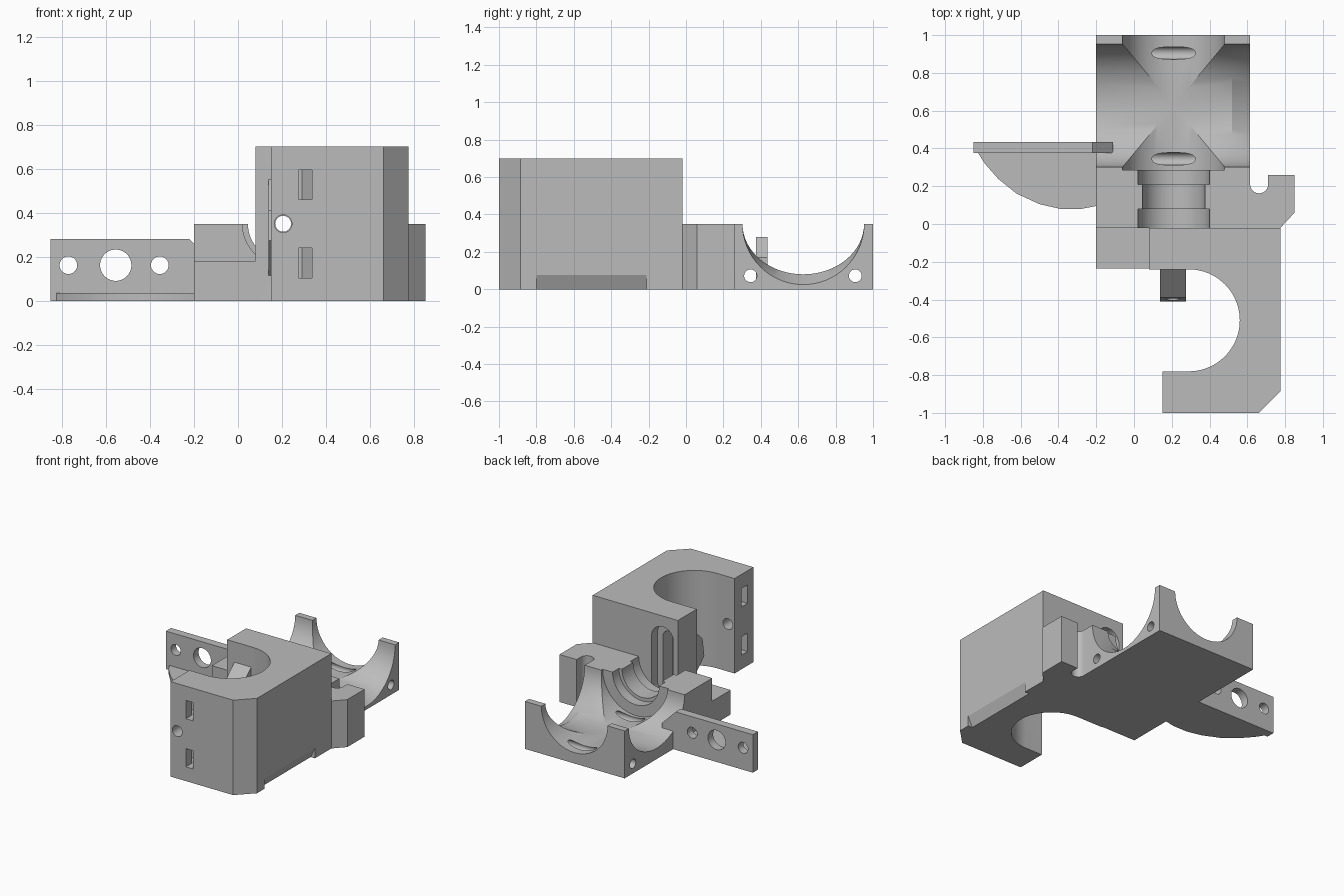
import bpy, bmesh
from math import sin, cos, pi, radians

if "Cube" in bpy.data.objects:
    bpy.data.objects.remove(bpy.data.objects["Cube"], do_unlink=True)

grey = bpy.data.materials.new("plain grey")
grey.use_nodes = True
grey.diffuse_color = (0.5, 0.5, 0.5, 1)
grey.node_tree.nodes["Principled BSDF"].inputs["Base Color"].default_value = (0.5, 0.5, 0.5, 1)


def loft(name, rings):
    """Closed solid through matching rings of 3D points."""
    bm = bmesh.new()
    loops = [[bm.verts.new(p) for p in ring] for ring in rings]
    n = len(loops[0])
    for a, b in zip(loops, loops[1:]):
        for i in range(n):
            j = (i + 1) % n
            bm.faces.new((a[i], a[j], b[j], b[i]))
    bm.faces.new(loops[0])
    bm.faces.new(loops[-1])
    bmesh.ops.recalc_face_normals(bm, faces=bm.faces)
    mesh = bpy.data.meshes.new(name)
    bm.to_mesh(mesh)
    bm.free()
    mesh.materials.append(grey)
    obj = bpy.data.objects.new(name, mesh)
    bpy.context.collection.objects.link(obj)
    return obj


def place(axis, p, t):
    """Put a 2D profile point at distance t along an axis."""
    a, b = p
    return {"x": (t, a, b), "y": (a, t, b), "z": (a, b, t)}[axis]


def prism(name, axis, profile, lo, hi):
    return loft(name, [[place(axis, p, t) for p in profile] for t in (lo, hi)])


def arc(cx, cy, rx, ry=None, start=0, end=360, n=48):
    ry = ry or rx
    return [(cx + rx * cos(radians(start + (end - start) * i / n)),
             cy + ry * sin(radians(start + (end - start) * i / n))) for i in range(n + 1)]


def circle(cx, cy, rx, ry=None):
    return arc(cx, cy, rx, ry, n=64)[:-1]


def rect(a0, a1, b0, b1):
    return [(a0, b0), (a1, b0), (a1, b1), (a0, b1)]


def slot(cx, half_width, z0, z1):
    return (arc(cx, z1 - half_width, half_width, start=0, end=180, n=20)
            + arc(cx, z0 + half_width, half_width, start=180, end=360, n=20))


def cut(obj, *cutters):
    for c in cutters:
        c.hide_render = True
        mod = obj.modifiers.new("cut", "BOOLEAN")
        mod.operation = "DIFFERENCE"
        mod.solver = "EXACT"
        mod.object = c
        bpy.context.view_layer.objects.active = obj
        bpy.ops.object.modifier_apply(modifier=mod.name)
        bpy.data.objects.remove(c, do_unlink=True)


def finish(obj):
    bpy.ops.object.select_all(action="DESELECT")
    obj.select_set(True)
    bpy.context.view_layer.objects.active = obj
    bpy.ops.object.shade_smooth_by_angle(angle=radians(25))


# Tall C-shaped clamp block
CX, CZ = 0.205, 0.35
outline = [(0.08, -0.02), (0.08, -0.24)]
outline += arc(0.29, -0.51, 0.27, start=90, end=-90, n=40)
outline += [(0.15, -0.78), (0.15, -1), (0.66, -1), (0.775, -0.885), (0.775, -0.02)]
clamp = prism("clamp_block", "z", outline, 0, 0.7)
# Strap channels running from the front to the arm end
for z0, z1 in ((0.105, 0.24), (0.46, 0.595)):
    channel = [(0.1, -0.93), (0.275, -0.93), (0.275, -1.1), (0.335, -1.1),
               (0.335, -0.93), (0.29, -0.86), (0.1, -0.86)]
    cut(clamp, prism("channel", "z", channel, z0, z1))
# Screw hole, rear oval recess and the lower side bevel
cut(clamp,
    prism("screw_hole", "y", circle(CX, CZ, 0.04), -1.1, -0.7),
    prism("oval_recess", "y", slot(CX, 0.09, 0.08, 0.62), -0.09, 0.1),
    prism("oval_slot", "y", slot(CX, 0.045, 0.14, 0.56), -0.2, 0.0),
    prism("side_bevel", "y", [(0.735, -0.01), (0.8, -0.01), (0.8, 0.075), (0.775, 0.075)],
          -0.8, -0.21))
finish(clamp)

# Wedge-shaped boss on the inner wall
boss = prism("wedge_boss", "x", [(-0.235, 0.11), (-0.39, 0.255), (-0.41, 0.275),
                                 (-0.39, 0.41), (-0.235, 0.555)], 0.138, 0.275)
cut(boss, prism("boss_hole", "y", circle(CX, CZ, 0.036), -0.5, 0))
finish(boss)
# The screw passage continues through the wall
cut(clamp, prism("wall_hole", "y", circle(CX, CZ, 0.036), -0.3, 0))
finish(clamp)

# Low step beside the clamp
finish(prism("low_step", "z", rect(-0.2, 0.08, -0.235, -0.02), 0, 0.18))

# Cradle body with its side hook
outline = [(-0.2, -0.02), (0.775, -0.02), (0.85, 0.06), (0.85, 0.26), (0.71, 0.26)]
outline += arc(0.6625, 0.21, 0.0475, start=0, end=-180, n=24)
outline += [(0.615, 1), (-0.2, 1)]
body = prism("cradle_body", "z", outline, 0, 0.35)

# Stepped neck groove opening into the long bore
steps = [(-0.1, 0.08, 0.19), (0.07, 0.22, 0.165), (0.21, 0.3, 0.19), (0.285, 1.1, 0.27)]
for lo, hi, r in steps:
    cut(body, prism("groove", "y", circle(0.21, CZ, r), lo, hi))
# Cross bore with a flared mouth on one side
cross = [(-0.3, 0.27), (0.52, 0.27), (0.615, 0.325), (0.63, 0.332)]
cut(body, loft("cross_bore", [[place("x", p, x) for p in circle(0.627, CZ, 0.325, depth)]
                              for x, depth in cross]))
# Pin holes through the base
for y in (0.345, 0.905):
    cut(body, prism("pin_hole", "x", circle(y, 0.072, 0.034), -0.3, 0.7))
finish(body)

# Upright mounting plate with three holes
plate = prism("mounting_plate", "y", [(-0.85, 0), (-0.11, 0), (-0.11, 0.17), (-0.22, 0.28),
                                      (-0.85, 0.28)], 0.375, 0.435)
for x, r in ((-0.77, 0.04), (-0.555, 0.071), (-0.355, 0.04)):
    cut(plate, prism("plate_hole", "y", circle(x, 0.162, r), 0.3, 0.5))
finish(plate)

# Thin curved floor web bracing the plate
finish(prism("floor_web", "z", [(-0.2, 0.375), (-0.825, 0.375), (-0.79, 0.32), (-0.72, 0.24),
                                (-0.62, 0.16), (-0.5, 0.105), (-0.39, 0.08), (-0.28, 0.08),
                                (-0.2, 0.095)], 0, 0.035))
